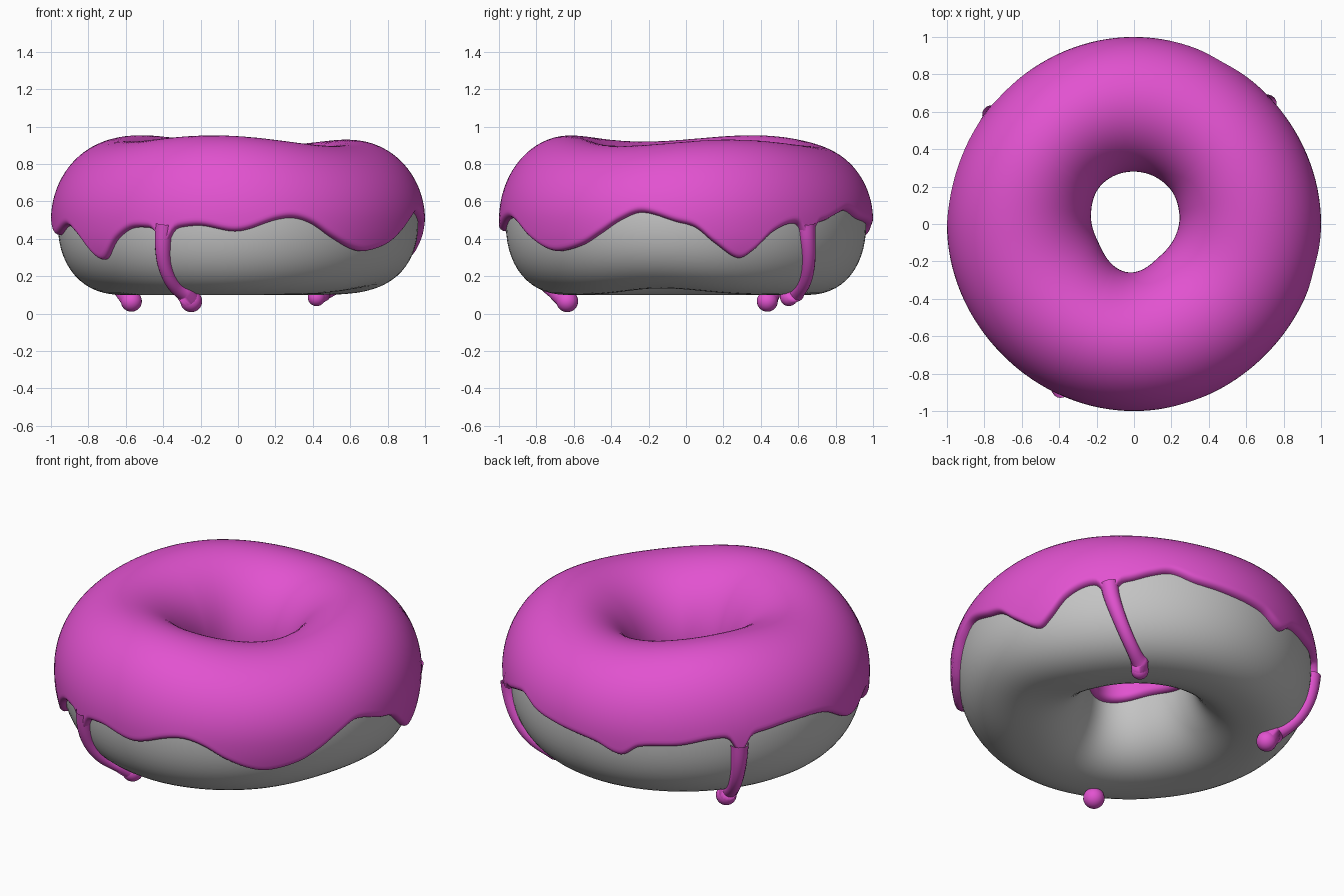
import bpy, bmesh, math
from mathutils import Vector

if "Cube" in bpy.data.objects:
    bpy.data.objects.remove(bpy.data.objects["Cube"])

T = 0.036        # icing thickness
ZC = 0.5         # height of the tube centre
N = 360          # steps around the ring


def material(name, rgb):
    m = bpy.data.materials.new(name)
    m.diffuse_color = (*rgb, 1)
    m.use_nodes = True
    m.node_tree.nodes["Principled BSDF"].inputs["Base Color"].default_value = m.diffuse_color
    return m


PINK = material("pink icing", (0.76, 0.085, 0.63))
GREY = material("grey dough", (0.55, 0.55, 0.55))


def periodic(table, a):
    """Smooth periodic interpolation of (degrees, value) pairs."""
    n = len(table)
    a = (a - table[0][0]) % 360 + table[0][0]
    i = max(k for k in range(n) if table[k][0] <= a)
    at = lambda k: (table[k % n][0] + 360 * (k // n), table[k % n][1])
    p = [at(i + k) for k in (-1, 0, 1, 2)]
    h = p[2][0] - p[1][0]
    u = (a - p[1][0]) / h
    m1 = (p[2][1] - p[0][1]) / (p[2][0] - p[0][0]) * h
    m2 = (p[3][1] - p[1][1]) / (p[3][0] - p[1][0]) * h
    return ((2*u**3 - 3*u*u + 1) * p[1][1] + (u**3 - 2*u*u + u) * m1
            + (3*u*u - 2*u**3) * p[2][1] + (u**3 - u*u) * m2)


# radius of the hole and height of the icing's wavy edge, by angle
HOLE = [(-150, .215), (-98, .26), (-50, .22), (16, .25), (42, .268), (90, .28), (130, .272), (168, .235)]
EDGE = [(-171, .42), (-158, .47), (-151, .42), (-140, .29), (-132, .40), (-126, .455), (-119, .46),
        (-110, .46), (-102, .47), (-90, .44), (-78, .50), (-72, .51), (-66, .48), (-59, .41), (-51, .35),
        (-45, .335), (-35, .37), (-28, .43), (-21, .50), (-14, .54), (-3, .49), (3, .46), (9, .38),
        (17, .30), (22, .34), (28, .43), (35, .48), (48, .49), (56, .53), (62, .55), (70, .51), (80, .49),
        (95, .46), (104, .41), (110, .47), (123, .49), (133, .52), (148, .53), (161, .55), (175, .53)]
DRIPS = (-114, 42, 142.5)


def section(a):
    """Tube centre radius, half width, upper and lower half height at angle a."""
    d = math.radians(a)
    ri, ro = periodic(HOLE, a) + T, 0.96 + 0.004 * math.cos(4 * d)
    top = (.925 + .02 * math.cos(3 * d - math.radians(66)) + .015 * math.cos(d - math.radians(200)))
    off = (a + 12 + 180) % 360 - 180
    low = 0.4 - 0.035 * math.exp(-(off / 28) ** 2)
    return (ri + ro) / 2, (ro - ri) / 2, top - T - ZC, low


def on_dough(a, phi, off=0.0):
    """Point on the dough (phi in radians, 0 = outside, pi/2 = top), pushed out by off."""
    rc, w, up, low = section(a)
    c, s = math.cos(phi), math.sin(phi)
    p, b = (2.0, up) if s >= 0 else (2.3, low)
    k = (abs(c) ** p + abs(s) ** p) ** (-1 / p)
    x, z = k * c, k * s
    nx = math.copysign(abs(x) ** (p - 1) / w, x)
    nz = math.copysign(abs(z) ** (p - 1) / b, z)
    ln = math.hypot(nx, nz)
    r, h = rc + w * x + off * nx / ln, ZC + b * z + off * nz / ln
    d = math.radians(a)
    return Vector((r * math.cos(d), r * math.sin(d), h))


def edge_phi(a, z):
    """phi at which the outer dough reaches height z."""
    _, _, up, low = section(a)
    p, b = (2.0, up) if z >= ZC else (2.3, low)
    q = abs(z - ZC) / b
    return math.copysign(math.atan2(q, (1 - q ** p) ** (1 / p)), z - ZC)


def finish(name, bm, mat):
    bmesh.ops.recalc_face_normals(bm, faces=bm.faces)
    me = bpy.data.meshes.new(name)
    bm.to_mesh(me)
    bm.free()
    for f in me.polygons:
        f.use_smooth = True
    me.materials.append(mat)
    ob = bpy.data.objects.new(name, me)
    bpy.context.collection.objects.link(ob)


def skin(bm, rings, closed_rings, closed_across):
    vs = [[bm.verts.new(p) for p in ring] for ring in rings]
    for i in range(len(vs) if closed_rings else len(vs) - 1):
        A, B = vs[i], vs[(i + 1) % len(vs)]
        n = len(A)
        for j in range(n if closed_across else n - 1):
            bm.faces.new((A[j], B[j], B[(j + 1) % n], A[(j + 1) % n]))
    return vs


# dough ring
bm = bmesh.new()
skin(bm, [[on_dough(i * 3, j * math.tau / 64) for j in range(64)] for i in range(120)], True, True)
finish("dough", bm, GREY)

# icing: a layer over the top, with a rounded lip at both edges
bm = bmesh.new()
LIP = [0, .002, .006, .012, .02, .03, .042]
rings = []
for i in range(N):
    a = i * 360 / N
    z = periodic(EDGE, a)
    for d in DRIPS:
        z -= 0.10 * math.exp(-(((a - d + 180) % 360 - 180) / 2.6) ** 2)
    lo = edge_phi(a, z)
    hi = math.pi + 0.12 + 0.04 * math.sin(math.radians(3 * a))
    ring = []
    for e in LIP:
        ring.append((lo + e / .38, e))
    for j in range(1, 40):
        ring.append((lo + .11 + (hi - lo - .22) * j / 40, 1))
    for e in reversed(LIP):
        ring.append((hi - e / .38, e))
    pts = []
    for phi, e in ring:
        u = min(e / .03, 1)
        pts.append(on_dough(a, phi, -.004 + (T + .004) * math.sqrt(1 - (1 - u) ** 2)))
    rings.append(pts)
skin(bm, rings, True, False)
finish("icing", bm, PINK)


# long drips: tubes that follow the dough, each ending in a hanging bead
def drip(name, path, bead, size):
    pts = []
    for k in range(len(path) - 1):
        p = [path[max(k - 1, 0)], path[k], path[k + 1], path[min(k + 2, len(path) - 1)]]
        for s in range(8):
            u = s / 8
            a, f = [.5 * (2*p[1][c] + (p[2][c] - p[0][c]) * u
                          + (2*p[0][c] - 5*p[1][c] + 4*p[2][c] - p[3][c]) * u * u
                          + (3*p[1][c] - p[0][c] - 3*p[2][c] + p[3][c]) * u ** 3) for c in (0, 1)]
            pts.append(on_dough(a, math.radians(f), .004))
    pts.append(Vector(bead))
    bm = bmesh.new()
    rings = []
    n = len(pts) - 1
    for i, p in enumerate(pts):
        t = (pts[min(i + 1, n)] - pts[max(i - 1, 0)]).normalized()
        out = Vector((p.x, p.y, 0)).normalized() * .6 + Vector((0, 0, -.1))
        side = t.cross(out).normalized()
        nrm = side.cross(t)
        u = i / n
        r = .05 - .03 * u + .03 * u ** 4 if u < 1 else size * .9
        rings.append([p + (side * math.cos(q) + nrm * math.sin(q)) * r
                      for q in (j * math.tau / 16 for j in range(16))])
    skin(bm, rings, False, True)
    ball = bmesh.ops.create_uvsphere(bm, u_segments=24, v_segments=16, radius=size)
    bmesh.ops.translate(bm, verts=ball["verts"], vec=bead)
    finish(name, bm, PINK)


drip("front_drip", [(-114, -3), (-115, -20), (-115.4, -37), (-114.5, -58), (-112.5, -70)],
     (-.25, -.635, .066), .058)
drip("right_drip", [(42, -3), (43, -16), (46, -37), (50.5, -62), (52.5, -71)],
     (.42, .55, .087), .047)
drip("left_drip", [(142.5, -3), (142.5, -20), (142.5, -40), (142.8, -56), (143, -66)],
     (-.57, .435, .066), .056)
